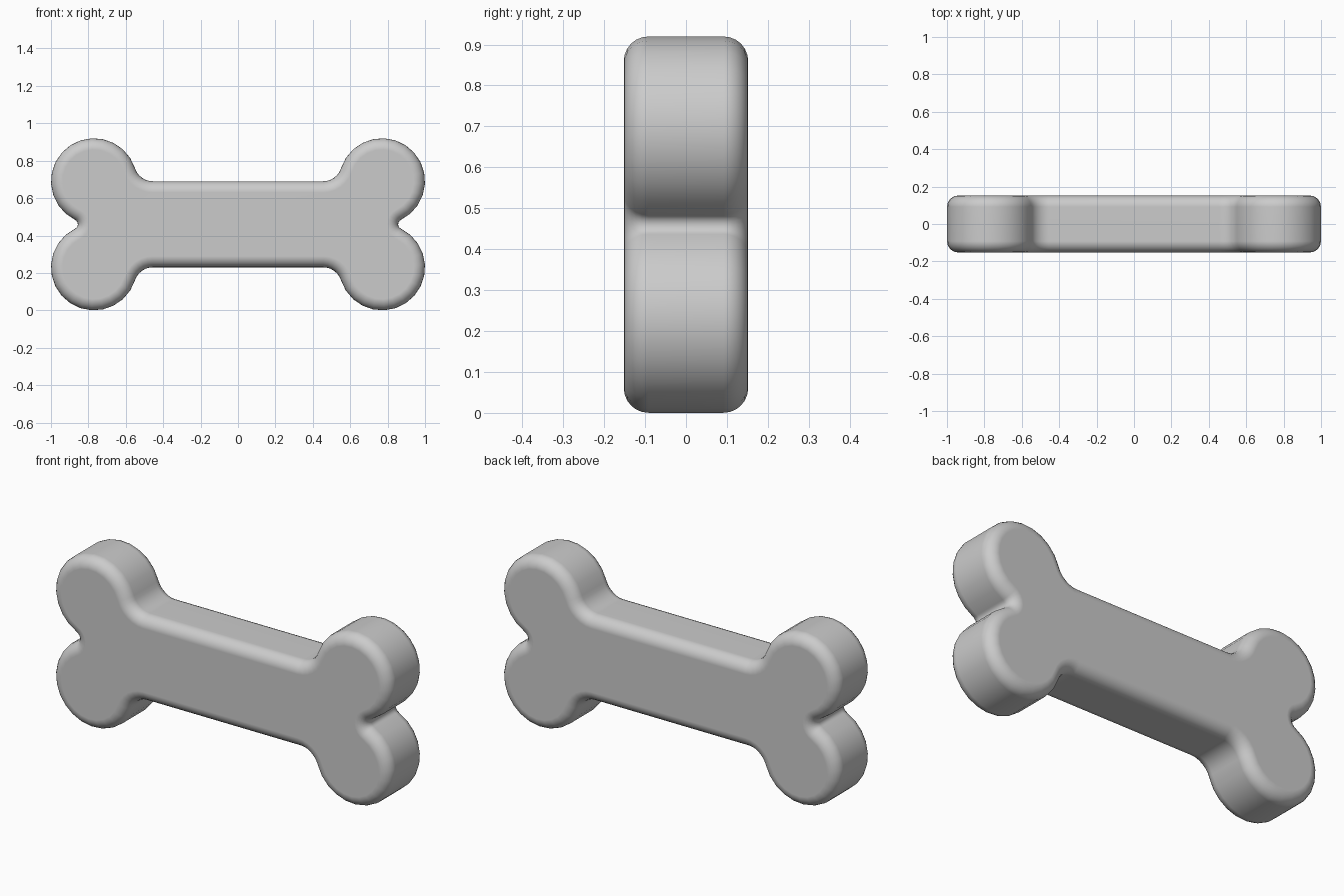
import bpy, bmesh
from math import atan2, cos, sin, pi, radians, sqrt
from mathutils import Vector

if "Cube" in bpy.data.objects:
    bpy.data.objects.remove(bpy.data.objects["Cube"])

KNOB = 0.23           # knob radius, also half the shaft height
CX, CZ = 0.77, 0.23   # knob centre measured from the bone centre
NECK, NOTCH = 0.10, 0.026
DEPTH, ROUND = 0.152, 0.06


def arc(center, radius, start, end, steps):
    return [Vector((center[0] + radius * cos(start + (end - start) * i / steps),
                    center[1] + radius * sin(start + (end - start) * i / steps)))
            for i in range(steps + 1)]


# Quarter outline: neck fillet, knob, then the notch between two knobs
neck_x = CX - sqrt((KNOB + NECK) ** 2 - NECK ** 2)
notch_x = CX + sqrt((KNOB + NOTCH) ** 2 - CZ ** 2)
neck_angle = atan2(NECK, neck_x - CX)
notch_angle = atan2(-CZ, notch_x - CX)
quarter = arc((neck_x, CZ + NECK), NECK, -pi / 2, neck_angle - pi, 6)
quarter += arc((CX, CZ), KNOB, neck_angle, notch_angle, 15)[1:]
quarter += arc((notch_x, 0), NOTCH, notch_angle + pi, pi, 4)[1:]

# Mirror the quarter to a closed loop
right = quarter + [Vector((p.x, -p.y)) for p in reversed(quarter[:-1])]
outline = right + [Vector((-p.x, p.y)) for p in reversed(right)]

# Extrude the outline through the depth
bm = bmesh.new()
front = bm.faces.new([bm.verts.new((p.x, -DEPTH, p.y + CZ + KNOB)) for p in outline])
extruded = bmesh.ops.extrude_face_region(bm, geom=[front], use_keep_orig=True)
moved = [v for v in extruded["geom"] if isinstance(v, bmesh.types.BMVert)]
bmesh.ops.translate(bm, verts=moved, vec=(0, 2 * DEPTH, 0))
bmesh.ops.recalc_face_normals(bm, faces=bm.faces)
mesh = bpy.data.meshes.new("bone")
bm.to_mesh(mesh)
bm.free()
bone = bpy.data.objects.new("bone", mesh)
bpy.context.collection.objects.link(bone)

# Rounded rims on both faces
bevel = bone.modifiers.new("rounded_rim", "BEVEL")
bevel.width = ROUND
bevel.segments = 6
bevel.limit_method = "ANGLE"
bevel.angle_limit = radians(50)
bevel.use_clamp_overlap = False

bpy.context.view_layer.objects.active = bone
bone.select_set(True)
bpy.ops.object.modifier_apply(modifier=bevel.name)
bpy.ops.object.shade_smooth_by_angle(angle=radians(35))

# Keep the broad faces crisp against the rounded rim
weighted = bone.modifiers.new("crisp_faces", "WEIGHTED_NORMAL")
weighted.keep_sharp = True

gray = bpy.data.materials.new("light gray")
gray.use_nodes = True
color = (0.6, 0.6, 0.6, 1)
gray.diffuse_color = color
gray.node_tree.nodes["Principled BSDF"].inputs["Base Color"].default_value = color
mesh.materials.append(gray)
